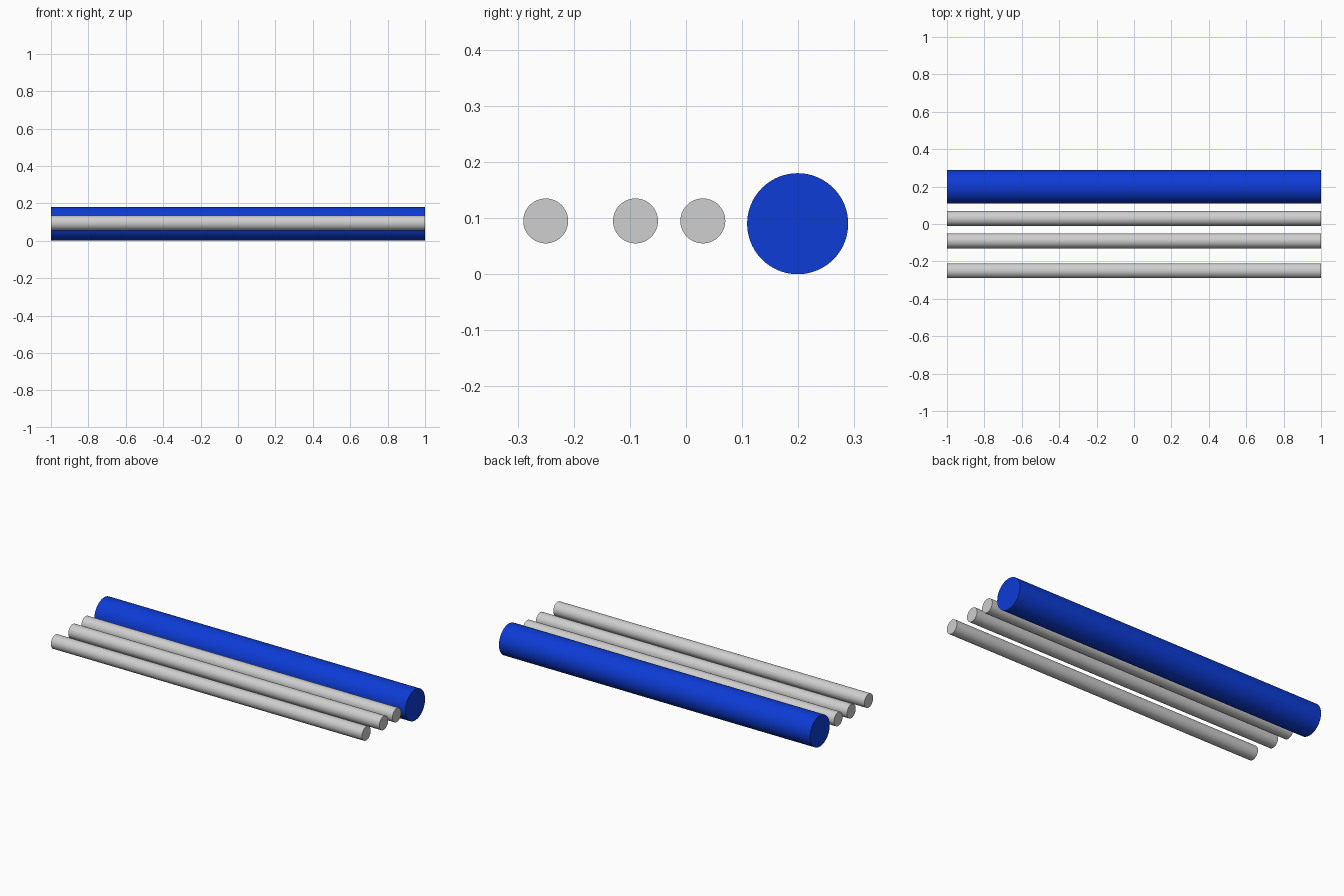
import bpy
import math

if "Cube" in bpy.data.objects:
    bpy.data.objects.remove(bpy.data.objects["Cube"])


def material(name, rgb):
    mat = bpy.data.materials.new(name)
    mat.diffuse_color = (*rgb, 1.0)
    mat.use_nodes = True
    mat.node_tree.nodes["Principled BSDF"].inputs["Base Color"].default_value = mat.diffuse_color
    return mat


def tube(name, radius, y, z, mat):
    # Closed round bar running along x
    bpy.ops.mesh.primitive_cylinder_add(
        vertices=96, radius=radius, depth=2.0,
        location=(0, y, z), rotation=(0, math.pi / 2, 0))
    obj = bpy.context.object
    obj.name = name
    obj.data.materials.append(mat)
    bpy.ops.object.shade_smooth_by_angle(angle=math.radians(30))
    return obj


blue = material("blue", (0.004, 0.045, 0.68))
grey = material("light grey", (0.62, 0.62, 0.62))

# Large pipe at the back
tube("large_pipe", 0.09, 0.199, 0.09, blue)

# Three thin rods in front, unevenly spaced
for i, y in enumerate((-0.25, -0.09, 0.03)):
    tube(f"thin_rod_{i + 1}", 0.04, y, 0.095, grey)
